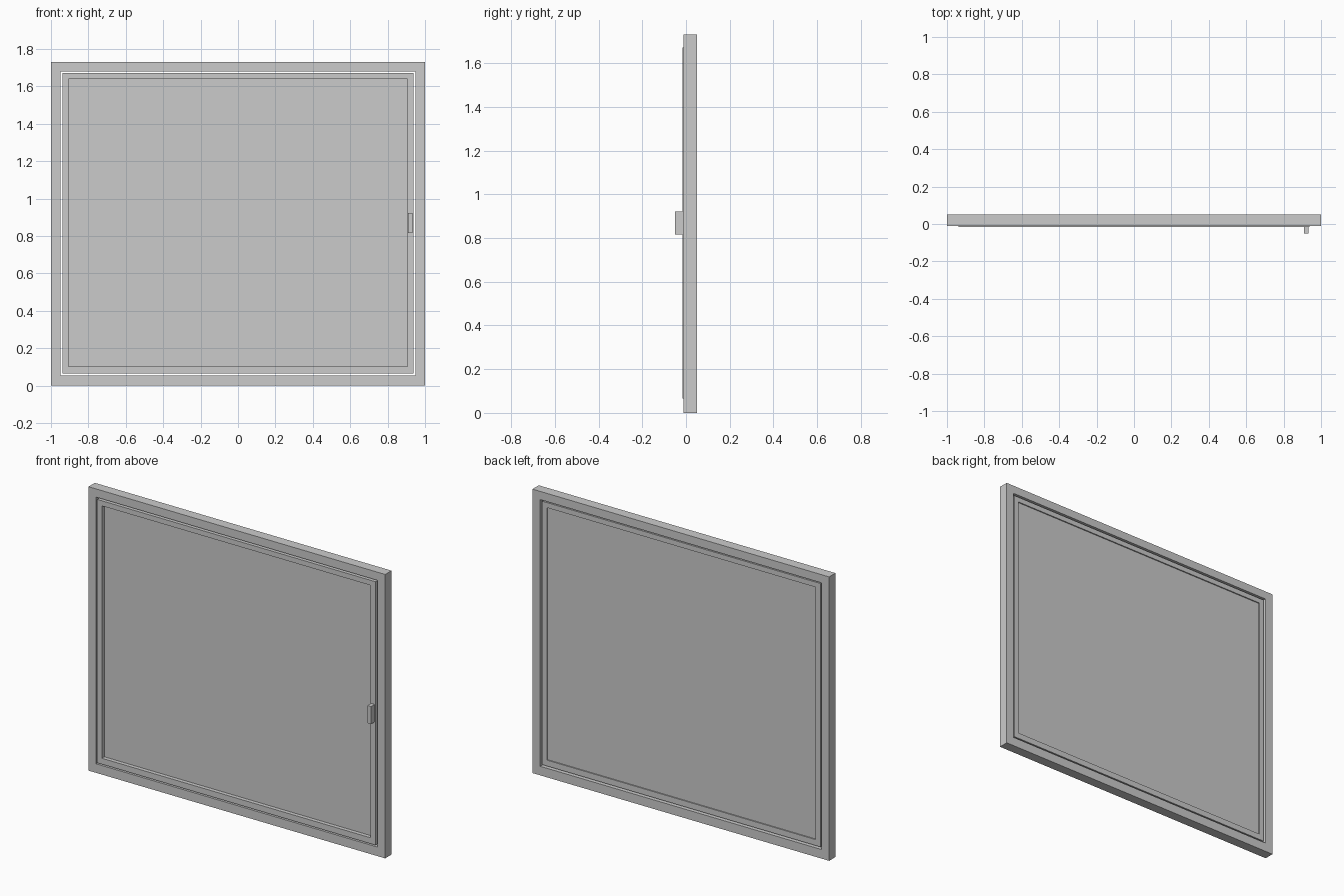
import bpy
import bmesh

cube = bpy.data.objects.get("Cube")
if cube:
    bpy.data.objects.remove(cube, do_unlink=True)

grey = bpy.data.materials.new("light_grey")
grey.use_nodes = True
COLOUR = (0.6, 0.6, 0.6, 1)
grey.diffuse_color = COLOUR
grey.node_tree.nodes["Principled BSDF"].inputs["Base Color"].default_value = COLOUR


def finish(name, bm):
    bmesh.ops.recalc_face_normals(bm, faces=bm.faces)
    mesh = bpy.data.meshes.new(name)
    bm.to_mesh(mesh)
    bm.free()
    mesh.materials.append(grey)
    obj = bpy.data.objects.new(name, mesh)
    bpy.context.collection.objects.link(obj)
    return obj


def rect(bm, half_x, z0, z1, y):
    """Rectangle of vertices in the plane at depth y."""
    return [bm.verts.new((x, y, z)) for x, z in
            ((-half_x, z0), (half_x, z0), (half_x, z1), (-half_x, z1))]


def ring(name, outer, inner, y0, y1):
    """Mitred rectangular frame; outer and inner are (half_x, z0, z1)."""
    bm = bmesh.new()
    loops = [rect(bm, *outer, y0), rect(bm, *inner, y0),
             rect(bm, *inner, y1), rect(bm, *outer, y1)]
    for a, b in zip(loops, loops[1:] + loops[:1]):
        for i in range(4):
            j = (i + 1) % 4
            bm.faces.new((a[i], a[j], b[j], b[i]))
    return finish(name, bm)


def box(name, x0, x1, y0, y1, z0, z1):
    bm = bmesh.new()
    bmesh.ops.create_cube(bm, size=1)
    for v in bm.verts:
        v.co = (x1 if v.co.x > 0 else x0,
                y1 if v.co.y > 0 else y0,
                z1 if v.co.z > 0 else z0)
    return finish(name, bm)


# Fixed outer frame
ring("outer_frame", (1, 0, 1.73), (0.948, 0.055, 1.68), -0.011, 0.05)

# Opening sash, set in with a narrow gap all round
ring("sash", (0.938, 0.066, 1.671), (0.906, 0.102, 1.64), -0.016, 0.045)

# Pane, set deeper from the front than from the back
box("pane", -0.906, 0.906, 0.008, 0.038, 0.102, 1.64)

# Handle on the left stile
box("handle", 0.908, 0.932, -0.05, -0.016, 0.815, 0.922)
